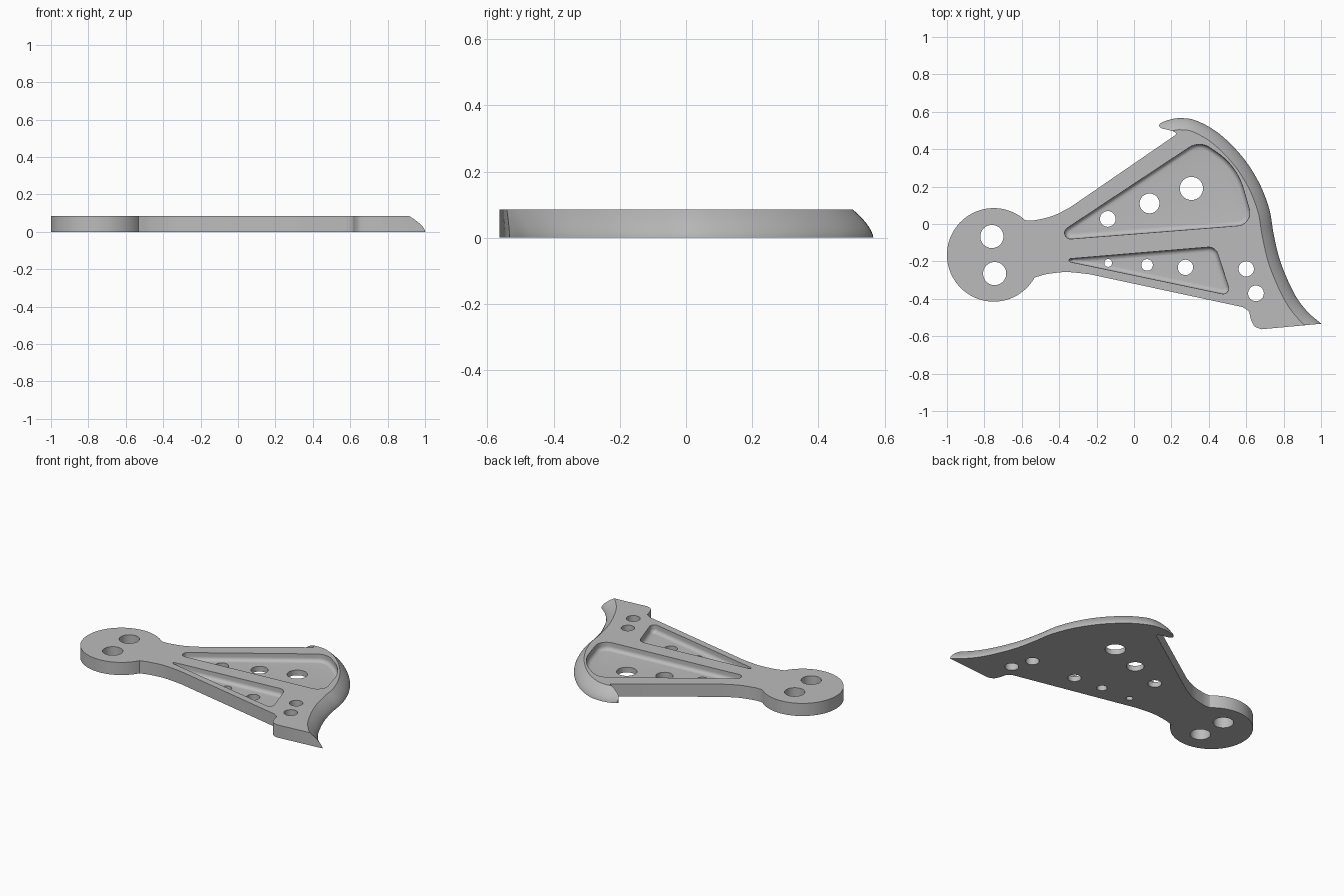
import bpy
import bmesh
from math import sin, cos, pi, radians, tan
from mathutils import Vector

THICK = 0.085
FLOOR = 0.035
STEPS = 8

default = bpy.data.objects.get("Cube")
if default:
    bpy.data.objects.remove(default, do_unlink=True)


def spline(points, steps=STEPS):
    """Smooth curve through the points, both ends included."""
    p = [Vector(q) for q in points]
    p = [2 * p[0] - p[1]] + p + [2 * p[-1] - p[-2]]
    out = []
    for a, b, c, d in zip(p, p[1:], p[2:], p[3:]):
        for i in range(steps):
            t = i / steps
            out.append(b + (c - a) * t / 2 + (2 * a - 5 * b + 4 * c - d) * t * t / 2
                       + (3 * b - a - 3 * c + d) * t ** 3 / 2)
    return out + [p[-2]]


def arc(centre, radius, start, end, steps):
    return [Vector(centre) + radius * Vector((cos(a), sin(a)))
            for a in (radians(start + (end - start) * i / steps) for i in range(steps + 1))]


def loft(bm, rings):
    """Skin a list of equal closed rings and cap both ends."""
    loops = [[bm.verts.new(co) for co in ring] for ring in rings]
    n = len(loops[0])
    for low, high in zip(loops, loops[1:]):
        for i in range(n):
            j = (i + 1) % n
            bm.faces.new((low[i], low[j], high[j], high[i]))
    bm.faces.new(loops[0])
    bm.faces.new(loops[-1])


def flat_ring(points, z):
    return [(p.x, p.y, z) for p in points]


def make_object(name, bm):
    bmesh.ops.recalc_face_normals(bm, faces=bm.faces)
    mesh = bpy.data.meshes.new(name)
    bm.to_mesh(mesh)
    bm.free()
    obj = bpy.data.objects.new(name, mesh)
    bpy.context.collection.objects.link(obj)
    return obj


def rounded_polygon(corners, inset, steps=10):
    """Clockwise polygon moved inwards, each corner rounded by its own radius."""
    pts = [Vector(c[:2]) for c in corners]
    out = []
    for i, p in enumerate(pts):
        d_in = (p - pts[i - 1]).normalized()
        d_out = (pts[(i + 1) % len(pts)] - p).normalized()
        turn = d_in.angle(d_out)
        right_in = Vector((d_in.y, -d_in.x))
        right_out = Vector((d_out.y, -d_out.x))
        bisector = (right_in + right_out).normalized()
        radius = max(corners[i][2] - inset, 0.002)
        centre = p + bisector * (inset + radius) / cos(turn / 2)
        for k in range(steps + 1):
            t = k / steps
            side = right_in * sin((1 - t) * turn) + right_out * sin(t * turn)
            out.append(centre - side.normalized() * radius)
    return out


# Curved blade edge, with run-out beyond both ends for the cutter
blade_path = spline([
    (0.03, 0.475), (0.09, 0.512), (0.14, 0.539), (0.18, 0.556), (0.245, 0.567),
    (0.335, 0.553), (0.457, 0.483), (0.58, 0.36), (0.67, 0.22), (0.725, 0.077),
    (0.748, -0.056), (0.785, -0.205), (0.857, -0.37), (0.927, -0.467),
    (1.003, -0.533), (1.08, -0.6)])

# Plate outline, clockwise from the round head
outline = arc((-0.75, -0.165), 0.25, -29, -312, 64)
outline += spline([(-0.565, 0.018), (-0.52, 0.022), (-0.43, 0.045), (-0.34, 0.09)])
outline += spline([(0.222, 0.476), (0.224, 0.487), (0.205, 0.497), (0.17, 0.506),
                   (0.145, 0.513), (0.133, 0.525)], 4)
outline += blade_path[2 * STEPS:-STEPS]
outline += spline([(0.68, -0.563), (0.645, -0.547), (0.625, -0.51),
                   (0.613, -0.468), (0.58, -0.444)])
outline += spline([(-0.24, -0.268), (-0.36, -0.257), (-0.46, -0.267), (-0.515, -0.281)])

bm = bmesh.new()
loft(bm, [flat_ring(outline, 0), flat_ring(outline, THICK)])
plate = make_object("plate", bm)

# Cutter for the rounded slope along the blade edge
section = [(0.1, -0.02), (0.002, -0.02)]
for i in range(12):
    t = i / 10
    section.append((-0.001 - 0.062 * t ** 1.6, THICK * t))
section.append((0.1, THICK * 1.1))
rings = []
for i, p in enumerate(blade_path):
    along = blade_path[min(i + 1, len(blade_path) - 1)] - blade_path[max(i - 1, 0)]
    outward = Vector((-along.y, along.x)).normalized()
    rings.append([(p.x + outward.x * s, p.y + outward.y * s, z) for s, z in section])
bm = bmesh.new()
loft(bm, rings)
blade_cutter = make_object("blade_cutter", bm)

# Cutter for the two pockets with filleted floors: corner x, y, radius
large_pocket = [(-0.46, -0.0895, 0.032), (0.35, 0.446, 0.1),
                (0.55, 0.31, 0.35), (0.64, -0.003, 0.07)]
small_pocket = [(-0.4, -0.1904, 0.009), (0.435, -0.1205, 0.05), (0.521, -0.3835, 0.03)]
FILLET = 0.025
bm = bmesh.new()
for corners in (large_pocket, small_pocket):
    rings = [flat_ring(rounded_polygon(corners, 0), THICK * 1.5)]
    for k in range(7):
        a = k / 6 * pi / 2
        rings.append(flat_ring(rounded_polygon(corners, FILLET * (1 - cos(a))),
                               FLOOR + FILLET * (1 - sin(a))))
    loft(bm, rings)
pocket_cutter = make_object("pocket_cutter", bm)

# Cutter for the round through holes: x, y, radius
holes = [(-0.76, -0.067, 0.062), (-0.745, -0.265, 0.062),
         (-0.14, 0.027, 0.042), (0.083, 0.11, 0.053), (0.307, 0.19, 0.062),
         (-0.138, -0.208, 0.021), (0.07, -0.219, 0.031), (0.275, -0.232, 0.041),
         (0.6, -0.24, 0.041), (0.652, -0.371, 0.042)]
bm = bmesh.new()
for x, y, r in holes:
    circle = arc((x, y), r, 0, 360, 40)[:-1]
    loft(bm, [flat_ring(circle, -0.1), flat_ring(circle, 0.2)])
hole_cutter = make_object("hole_cutter", bm)

# Cut the plate and drop the cutters
bpy.ops.object.select_all(action='DESELECT')
bpy.context.view_layer.objects.active = plate
plate.select_set(True)
for cutter in (blade_cutter, pocket_cutter, hole_cutter):
    cutter.hide_render = True
    mod = plate.modifiers.new(cutter.name, 'BOOLEAN')
    mod.operation = 'DIFFERENCE'
    mod.solver = 'EXACT'
    mod.object = cutter
    bpy.ops.object.modifier_apply(modifier=mod.name)
    bpy.data.objects.remove(cutter, do_unlink=True)

# Plain grey metal
grey = bpy.data.materials.new("grey_metal")
grey.use_nodes = True
colour = (0.5, 0.5, 0.5, 1)
grey.diffuse_color = colour
grey.node_tree.nodes["Principled BSDF"].inputs["Base Color"].default_value = colour
plate.data.materials.clear()
plate.data.materials.append(grey)
bpy.ops.object.shade_smooth_by_angle(angle=radians(30))
